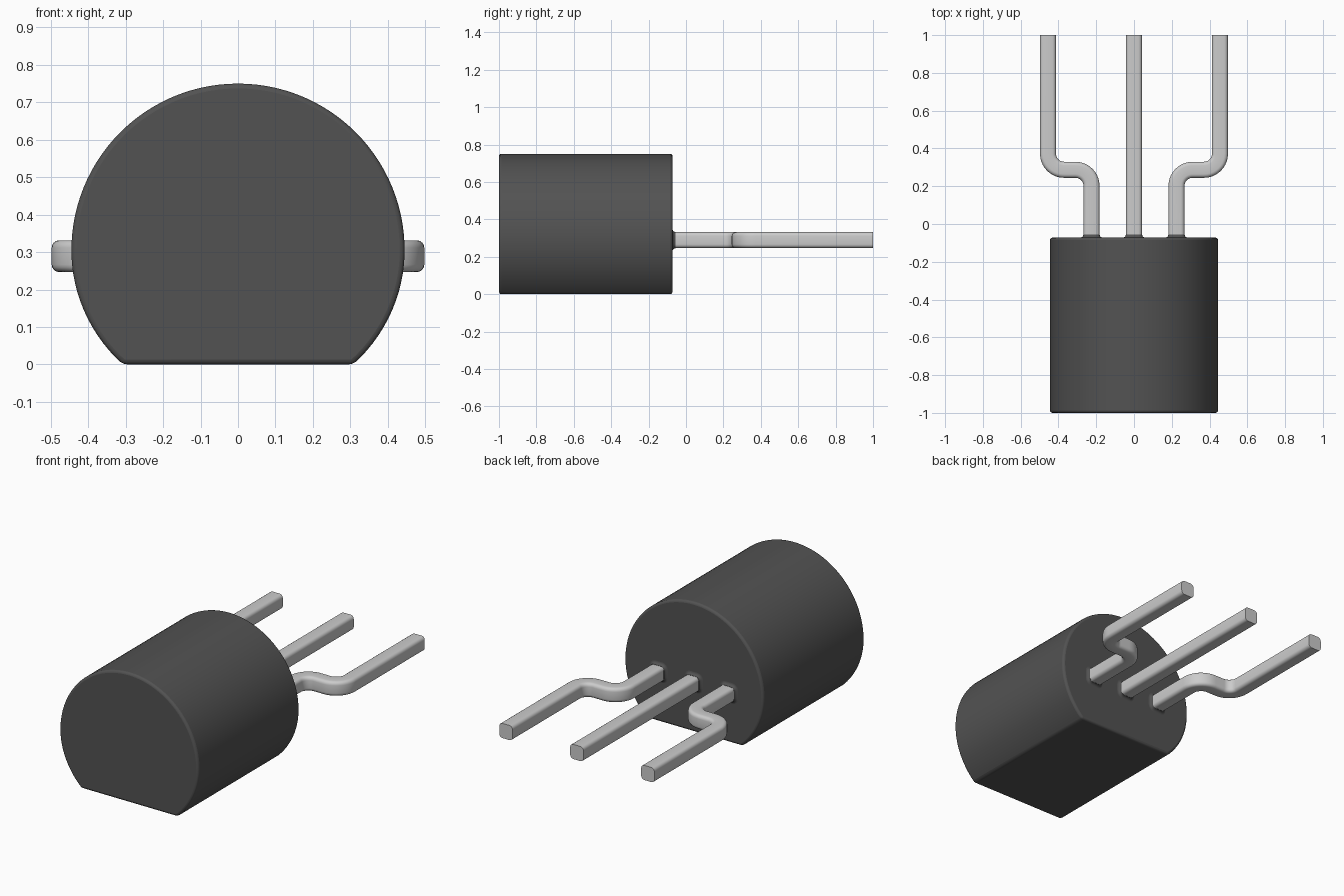
import bpy, bmesh, math
from mathutils import Vector

cube = bpy.data.objects.get("Cube")
if cube:
    bpy.data.objects.remove(cube, do_unlink=True)


def material(name, rgb, metallic=0.0):
    m = bpy.data.materials.new(name)
    m.use_nodes = True
    m.diffuse_color = (*rgb, 1)
    bsdf = m.node_tree.nodes["Principled BSDF"]
    bsdf.inputs["Base Color"].default_value = (*rgb, 1)
    bsdf.inputs["Roughness"].default_value = 0.5
    return m


black = material("black plastic", (0.085, 0.085, 0.085))
tin = material("tinned metal", (0.60, 0.60, 0.60))


def loft(name, rings, mat):
    """Skin a list of equal-length point rings and cap both ends."""
    bm = bmesh.new()
    loops = [[bm.verts.new(p) for p in ring] for ring in rings]
    n = len(loops[0])
    for a, b in zip(loops, loops[1:]):
        for i in range(n):
            j = (i + 1) % n
            bm.faces.new((a[i], a[j], b[j], b[i]))
    bm.faces.new(loops[0])
    bm.faces.new(loops[-1])
    bmesh.ops.recalc_face_normals(bm, faces=bm.faces)
    me = bpy.data.meshes.new(name)
    bm.to_mesh(me)
    bm.free()
    me.materials.append(mat)
    ob = bpy.data.objects.new(name, me)
    bpy.context.collection.objects.link(ob)
    bpy.ops.object.select_all(action='DESELECT')
    ob.select_set(True)
    bpy.context.view_layer.objects.active = ob
    bpy.ops.object.shade_smooth_by_angle(angle=math.radians(30))
    return ob


def rounded_square(half, radius, steps=4):
    pts = []
    for k in range(4):
        mid = math.radians(45 + 90 * k)
        cx = math.copysign(half - radius, math.cos(mid))
        cz = math.copysign(half - radius, math.sin(mid))
        for s in range(steps + 1):
            a = math.radians(90 * k + 90 * s / steps)
            pts.append((cx + radius * math.cos(a), cz + radius * math.sin(a)))
    return pts


# Body: round case with a flat underside, softened edges
R, CZ, LOW = 0.445, 0.305, 0.4225
start = -math.asin(CZ / LOW)
profile = []
for i in range(81):
    a = start + (math.pi - 2 * start) * i / 80
    profile.append((R * math.cos(a), CZ + (R if a >= 0 and a <= math.pi else LOW) * math.sin(a)))
body = loft("body", [[(x, y, z) for x, z in profile] for y in (-1, -0.072)], black)
bevel = body.modifiers.new("soft edges", 'BEVEL')
bevel.width = 0.013
bevel.segments = 3
bevel.limit_method = 'ANGLE'
bevel.angle_limit = math.radians(30)

# Leads: rounded square section swept along a path in the horizontal plane
LEAD_Z, HALF = 0.289, 0.0425
section = rounded_square(HALF, 0.02)


def sweep(name, path):
    """path holds (x, y, heading) where heading 0 points along +y."""
    rings = [[(x + u * math.cos(h), y - u * math.sin(h), LEAD_Z + v) for u, v in section]
             for x, y, h in path]
    return loft(name, rings, tin)


def bent_path(side, x0=0.225, x1=0.455, ymid=0.287, r=0.085, steps=10):
    path = [(x0, -0.09, 0)]
    for i in range(steps + 1):
        h = math.pi / 2 * i / steps
        path.append((x0 + r - r * math.cos(h), ymid - r + r * math.sin(h), h))
    for i in range(steps + 1):
        h = math.pi / 2 * (1 - i / steps)
        path.append((x1 - r + r * math.sin(math.pi / 2 - h),
                     ymid + r - r * math.cos(math.pi / 2 - h), h))
    path.append((x1, 1.0, 0))
    return [(side * x, y, side * h) for x, y, h in path]


sweep("middle_lead", [(0, -0.09, 0), (0, 1.0, 0)])
sweep("left_lead", bent_path(1))
sweep("right_lead", bent_path(-1))

# Collars: small plastic fillets where the leads leave the body
for label, x in (("left", 0.225), ("middle", 0), ("right", -0.225)):
    rings = []
    for i in range(6):
        a = math.pi / 2 * i / 5
        f = 0.016
        half = HALF + 0.001 + f * (1 - math.sin(a))
        y = -0.072 + f * (1 - math.cos(a))
        rings.append([(x + u, y, LEAD_Z + v) for u, v in rounded_square(half, half - HALF + 0.02)])
    loft(label + "_collar", rings, black)
